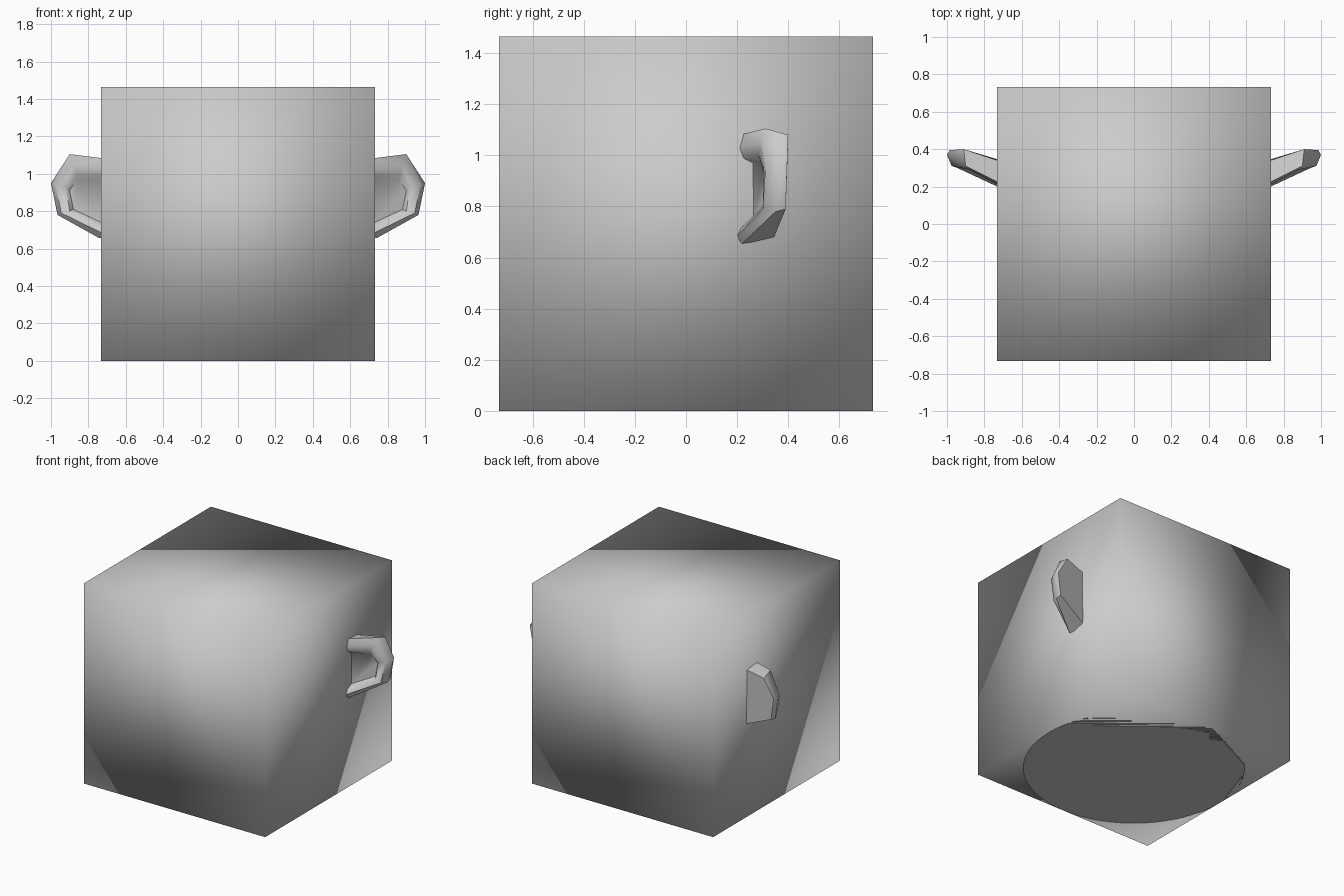
import bpy, bmesh, math

if "Cube" in bpy.data.objects:
    bpy.data.objects.remove(bpy.data.objects["Cube"])

S = 1.464  # head cube edge

# Head: a fully smooth-shaded cube
bpy.ops.mesh.primitive_cube_add(size=S, location=(0, 0, S / 2))
head = bpy.context.object
head.name = "head"
bpy.ops.object.shade_smooth()

# Neck cap: round disc lying flush with the underside
bpy.ops.mesh.primitive_circle_add(vertices=64, radius=S / 2, fill_type='NGON',
                                  rotation=(math.pi, 0, 0))
bpy.context.object.name = "neck_cap"

# Ear rim loops, running from the upper root round to the lower root
back = [(.70, .33, 1.07), (.91, .40, 1.08), (.985, .395, .95), (.96, .39, .79), (.71, .34, .67)]
outer = [(.70, .21, 1.08), (.90, .31, 1.105), (1.0, .37, .95), (.965, .35, .78), (.74, .22, .655)]
front = [(.70, .195, 1.03), (.88, .29, 1.05), (.975, .31, .94), (.945, .30, .79), (.72, .195, .68)]
crest = [(.70, .21, .99), (.865, .285, 1.0), (.92, .305, .93), (.90, .30, .80), (.72, .21, .71)]
inner = [(.70, .25, .97), (.86, .31, .97), (.90, .33, .91), (.88, .33, .81), (.72, .26, .735)]


def make_ear(name, side):
    bm = bmesh.new()
    loops = [[bm.verts.new((side * x, y, z)) for x, y, z in ring]
             for ring in (back, outer, front, crest, inner)]
    # Rim skin between neighbouring loops
    for a, b in zip(loops, loops[1:]):
        for i in range(len(a) - 1):
            bm.faces.new((a[i], a[i + 1], b[i + 1], b[i]))
    # Flat back and the sunken ear bowl
    bm.faces.new(loops[0])
    bm.faces.new(loops[-1])
    # Root ends buried in the head
    for i in (0, -1):
        bm.faces.new([ring[i] for ring in loops] )
    bmesh.ops.recalc_face_normals(bm, faces=bm.faces)
    me = bpy.data.meshes.new(name)
    bm.to_mesh(me)
    bm.free()
    ob = bpy.data.objects.new(name, me)
    bpy.context.collection.objects.link(ob)
    bpy.ops.object.select_all(action='DESELECT')
    ob.select_set(True)
    bpy.context.view_layer.objects.active = ob
    bpy.ops.object.shade_smooth_by_angle(angle=math.radians(50))


make_ear("ear_right", 1)
make_ear("ear_left", -1)
